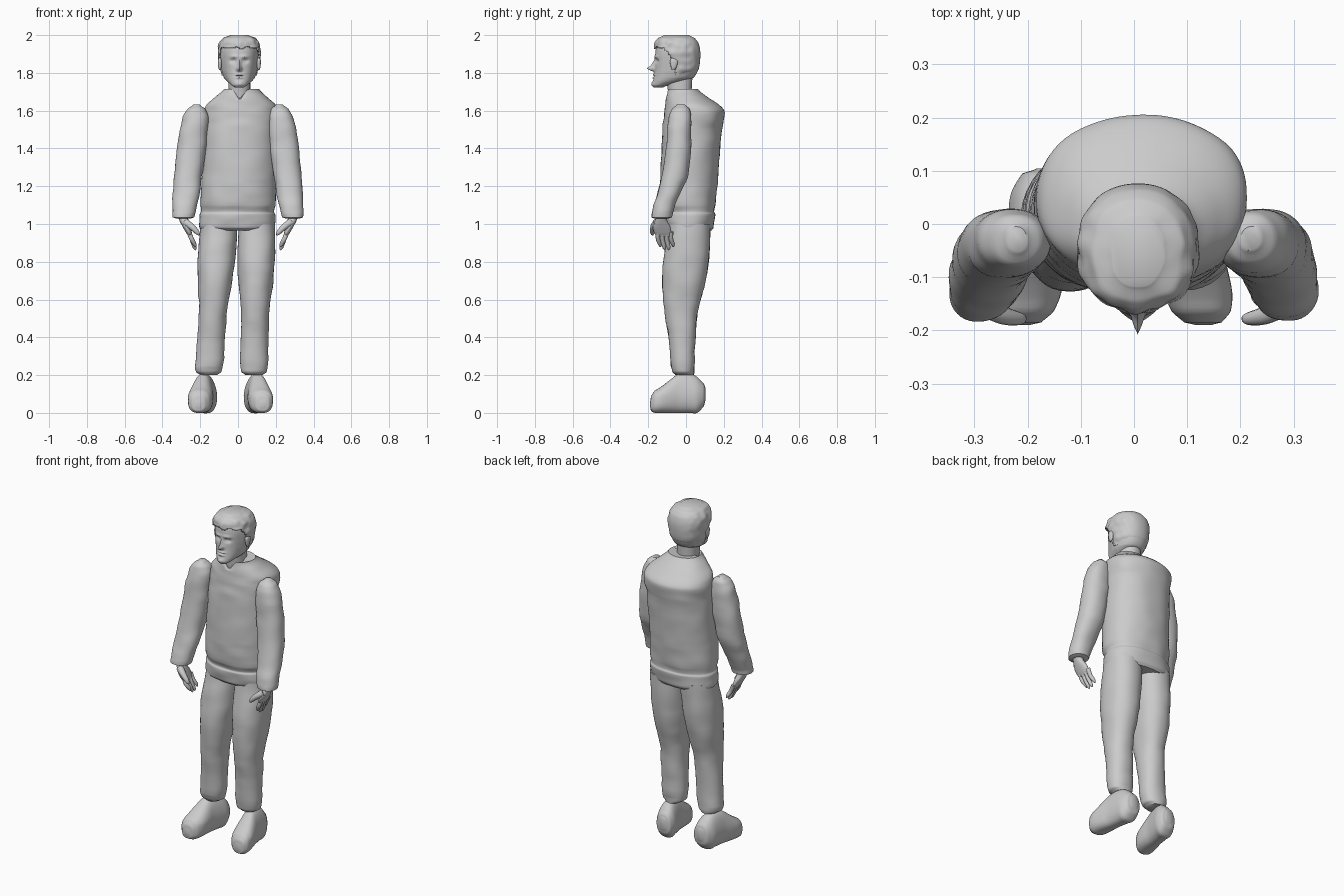
import bpy, bmesh, math
from math import sin, cos, pi, exp
from mathutils import Vector, noise

cube = bpy.data.objects.get("Cube")
if cube:
    bpy.data.objects.remove(cube, do_unlink=True)

tone = .6
grey = bpy.data.materials.new("plain grey")
grey.use_nodes = True
grey.diffuse_color = (tone, tone, tone, 1)
grey.node_tree.nodes["Principled BSDF"].inputs["Base Color"].default_value = grey.diffuse_color


def spread(rows, steps):
    """Smoothly interpolate extra rows between the given ones."""
    out = []
    last = len(rows) - 1
    for i in range(last):
        before, start = rows[max(i - 1, 0)], rows[i]
        end, after = rows[i + 1], rows[min(i + 2, last)]
        for k in range(steps):
            t = k / steps
            row = [q + t / 2 * ((r - p) + t * (2 * p - 5 * q + 4 * r - s + t * (3 * q - p - 3 * r + s)))
                   for p, q, r, s in zip(before, start, end, after)]
            row[0] = start[0] + (end[0] - start[0]) * t
            out.append(row)
    return out + [list(rows[last])]


def skin(name, loops):
    """Join rings of points with quads, cap both ends and shade smooth."""
    bm = bmesh.new()
    rings = [[bm.verts.new(co) for co in loop] for loop in loops]
    for lower, upper in zip(rings, rings[1:]):
        for i in range(len(lower)):
            bm.faces.new((lower[i - 1], lower[i], upper[i], upper[i - 1]))
    bm.faces.new(rings[0])
    bm.faces.new(rings[-1])
    bmesh.ops.recalc_face_normals(bm, faces=bm.faces)
    mesh = bpy.data.meshes.new(name)
    bm.to_mesh(mesh)
    bm.free()
    mesh.materials.append(grey)
    part = bpy.data.objects.new(name, mesh)
    bpy.context.collection.objects.link(part)
    bpy.ops.object.select_all(action="DESELECT")
    part.select_set(True)
    bpy.context.view_layer.objects.active = part
    bpy.ops.object.shade_smooth_by_angle(angle=math.radians(50))
    return part


def loft(name, rings, centre, segs=40, steps=4, power=2.2, lengthwise=False, shape=Vector):
    """Rings are (station, half width, low, high); centre gives x at a station."""
    loops = []
    for station, half, low, high in spread(rings, steps):
        loop = []
        for i in range(segs):
            angle = 2 * pi * i / segs
            u = math.copysign(abs(cos(angle)) ** (2 / power), cos(angle))
            v = math.copysign(abs(sin(angle)) ** (2 / power), sin(angle))
            x, depth = centre(station) + half * u, (low + high + (high - low) * v) / 2
            point = (x, station, depth) if lengthwise else (x, depth, station)
            loop.append(shape(Vector(point)))
        loops.append(loop)
    return skin(name, loops)


def tube(name, path, radii, segs=12):
    """Round tapered tube through a few points."""
    rows = spread([(i, *point, radius) for i, (point, radius) in enumerate(zip(path, radii))], 4)
    centres = [Vector(row[1:4]) for row in rows]
    loops = []
    for i, row in enumerate(rows):
        way = centres[min(i + 1, len(rows) - 1)] - centres[max(i - 1, 0)]
        turn = way.to_track_quat("Z", "Y")
        angles = [2 * pi * k / segs for k in range(segs)]
        loops.append([centres[i] + turn @ Vector((cos(a), sin(a), 0)) * row[4] for a in angles])
    return skin(name, loops)


def cloth(co):
    """Soft folds that run mostly sideways."""
    fold = noise.noise_vector(Vector((co.x, co.y, co.z * 2)) * 9)
    return co + Vector((fold.x, fold.y, 0)) * .005


# Jacket body with hem and a notched collar
def jacket_shape(co):
    co = cloth(co)
    rise = co.z - 1.66
    if rise > 0 and co.y < -.03:
        co.z -= rise * exp(-((co.x - .01) / .025) ** 2)
    return co


JACKET = [(.965, .185, -.09, .135), (.98, .2, -.11, .145), (1.05, .2, -.12, .155),
          (1.065, .193, -.115, .15), (1.1, .198, -.13, .157), (1.25, .196, -.135, .17),
          (1.5, .195, -.125, .19), (1.59, .198, -.115, .205), (1.63, .183, -.11, .175),
          (1.675, .135, -.105, .11), (1.715, .092, -.1, .06)]
loft("jacket_body", JACKET, lambda z: .03 * (z - 1.1), segs=64, steps=6, shape=jacket_shape)

# Trousers: the right leg slants outwards, the left one hangs straight
TROUSER = [(.2, .045, -.055, .04), (.215, .067, -.07, .042), (.25, .074, -.08, .045),
           (.4, .073, -.092, .05), (.55, .075, -.115, .065), (.7, .092, -.125, .105),
           (.85, .1, -.115, .125), (1, .096, -.09, .13)]
loft("right_trouser_leg", TROUSER, lambda z: -.17 + .07 * z, shape=cloth)
loft("left_trouser_leg", TROUSER, lambda z: .08 + .02 * z, shape=cloth)

# Shoes, lofted from heel to toe with the toes turned a little outwards
SHOE = [(.104, .02, .07, .13), (.095, .045, .035, .155), (.06, .06, 0, .19),
        (.02, .06, 0, .208), (-.04, .058, 0, .205), (-.08, .062, 0, .178),
        (-.13, .064, 0, .14), (-.165, .055, 0, .118), (-.185, .035, .01, .09),
        (-.19, .015, .03, .06)]
for side, middle, splay in (("right", -.18, .16), ("left", .1, -.16)):
    def narrow_ankle(co):
        offset = middle + splay * co.y
        co.x = offset + (co.x - offset) * (1 - max(0, co.z - .1) * 2.5)
        return co
    loft(side + "_shoe", SHOE, lambda y: middle + splay * y, power=2.6,
         lengthwise=True, shape=narrow_ankle)

# Sleeves and hands, the same on both sides
SLEEVE = [(1.03, .04, -.17, -.09), (1.035, .056, -.182, -.075), (1.07, .061, -.178, -.065),
          (1.15, .069, -.155, -.035), (1.25, .074, -.13, .01), (1.4, .078, -.108, .026),
          (1.5, .074, -.1, .028), (1.57, .065, -.09, .026), (1.61, .046, -.075, .018),
          (1.632, .018, -.05, -.005)]
PALM = [(.935, .011, -.155, -.075), (.95, .015, -.168, -.076), (.985, .021, -.175, -.083),
        (1.02, .025, -.163, -.1), (1.06, .025, -.155, -.1)]
for side, sign in (("right", -1), ("left", 1)):
    loft(side + "_sleeve", SLEEVE, lambda z: sign * (.29 - .12 * (z - 1.03)), shape=cloth)
    loft(side + "_palm", PALM, lambda z: sign * (.25 + .4 * (z - .93)), segs=20)
    for i, finger in enumerate(("index", "middle", "ring", "little")):
        y = -.148 + .023 * i
        tip = .86 + .008 * (i - 1.5) ** 2
        path = [(sign * .262, y, .96), (sign * .245, y, .92),
                (sign * .23, y + .01, tip + .015), (sign * .224, y + .012, tip)]
        tube(f"{side}_{finger}_finger", path, (.012, .012, .01, .003))
    thumb = [(sign * .28, -.155, 1.01), (sign * .245, -.172, .985),
             (sign * .215, -.178, .955), (sign * .206, -.176, .94)]
    tube(side + "_thumb", thumb, (.02, .017, .012, .004))


def head_middle(z):
    return .007


# Neck
loft("neck", [(1.63, .06, -.09, .035), (1.7, .058, -.095, .03), (1.8, .058, -.11, .035)], head_middle)

# Face relief: sideways place, height, width, tallness, depth
FEATURES = {
    "nose tip": (0, 1.822, .013, .012, .034),
    "nose bridge": (0, 1.842, .009, .024, .018),
    "eye socket": (.035, 1.863, .017, .01, -.016),
    "eyeball": (.034, 1.862, .01, .006, .007),
    "brow": (.03, 1.886, .026, .008, .007),
    "upper lip": (0, 1.79, .022, .006, .009),
    "mouth line": (0, 1.783, .024, .003, -.006),
    "lower lip": (0, 1.775, .02, .006, .008),
    "chin": (0, 1.742, .022, .013, .008),
}


def face_shape(co):
    x = co.x - head_middle(co.z)
    front = min(1, max(0, -.05 - co.y) / .06)
    for place, height, width, tallness, depth in FEATURES.values():
        across, up = (abs(x) - place) / width, (co.z - height) / tallness
        co.y -= front * depth * exp(-across ** 2 - up ** 2)
    co.x -= x * front * .1
    return co


SKULL = [(1.722, .025, -.17, -.12), (1.735, .047, -.176, -.085), (1.755, .069, -.174, -.01),
         (1.775, .083, -.17, .04), (1.81, .094, -.165, .062), (1.86, .102, -.163, .07),
         (1.91, .105, -.162, .07), (1.95, .097, -.155, .06), (1.975, .077, -.14, .04),
         (1.99, .04, -.11, .01)]
loft("head", SKULL, head_middle, segs=96, steps=8, shape=face_shape)


# Hair cap: a slightly larger, tousled shell, cut away around the face
def tousle(co):
    lump = noise.noise(co * 28)
    return co + Vector((co.x * .07, min(0, co.y) * .04, 0)) * lump


cap = [(z + .01, half + .008, low - .008, high + .005) for z, half, low, high in SKULL[3:]]
hair = loft("hair", cap, head_middle, segs=72, steps=6, shape=tousle)
bm = bmesh.new()
bm.from_mesh(hair.data)
bare = []
for face in bm.faces:
    spot = face.calc_center_median()
    fringe = 1.935 + .012 * noise.noise(spot * 40)
    hairline = max(fringe - max(0, spot.y + .12) * 1.3, 1.84)
    underside = face.normal.z < -.9
    if underside or (spot.y < -.055 and spot.z < hairline):
        bare.append(face)
bmesh.ops.delete(bm, geom=bare, context="FACES")
bm.to_mesh(hair.data)
bm.free()
shell = hair.modifiers.new("thickness", "SOLIDIFY")
shell.thickness = .008

# Ears, partly covered by the hair
EAR = [(1.815, .004, -.075, -.06), (1.83, .009, -.08, -.05),
       (1.865, .011, -.085, -.042), (1.882, .005, -.075, -.055)]
for side, sign in (("right", -1), ("left", 1)):
    loft(side + "_ear", EAR, lambda z: head_middle(z) + sign * .103, segs=16)
